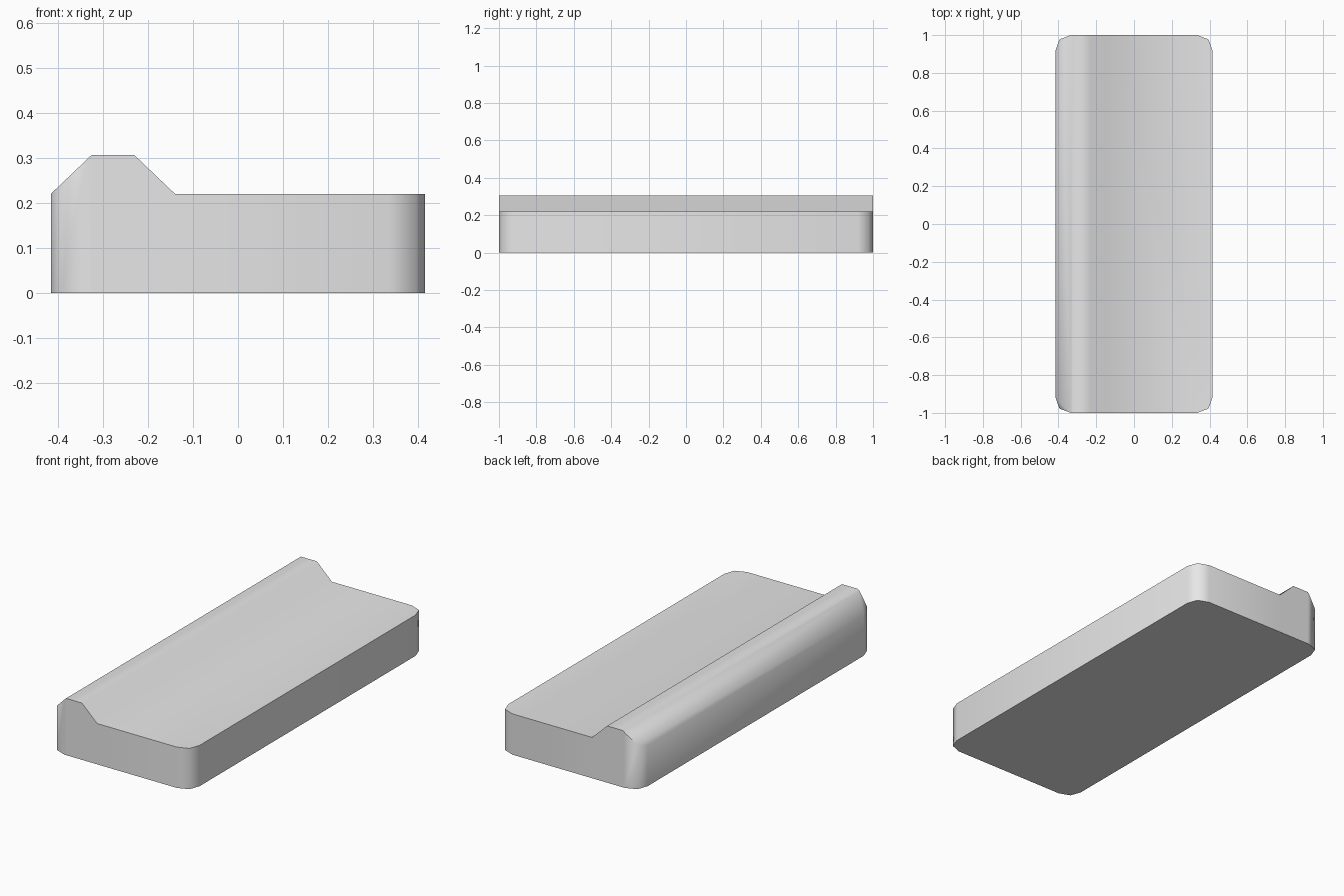
import bpy, bmesh, math
from mathutils import Vector

if "Cube" in bpy.data.objects:
    bpy.data.objects.remove(bpy.data.objects["Cube"])

HALF_WIDTH, DECK, RIDGE = 0.415, 0.22, 0.306
RIDGE_TOP = (-0.325, -0.23)
RIDGE_FOOT = -0.14
CORNER = [(HALF_WIDTH, 0.92), (0.395, 0.977), (0.335, 1.0)]


def top_height(x):
    """Height of the upper surface across the width."""
    if x < RIDGE_TOP[0]:
        t = (x + HALF_WIDTH) / (RIDGE_TOP[0] + HALF_WIDTH)
    elif x < RIDGE_TOP[1]:
        t = 1
    else:
        t = max(0, (RIDGE_FOOT - x) / (RIDGE_FOOT - RIDGE_TOP[1]))
    return DECK + t * (RIDGE - DECK)


# Plan outline with softened corners, mirrored into all four quadrants
half = CORNER + [(-x, y) for x, y in reversed(CORNER)]
outline = half + [(-x, -y) for x, y in half]

# Slab extruded from the outline
bm = bmesh.new()
base = bm.faces.new([bm.verts.new((x, y, 0)) for x, y in outline])
extruded = bmesh.ops.extrude_face_region(bm, geom=[base], use_keep_orig=True)
lifted = [g for g in extruded["geom"] if isinstance(g, bmesh.types.BMVert)]
bmesh.ops.translate(bm, verts=lifted, vec=Vector((0, 0, DECK)))

# Raised ridge along one long edge
for x in (*RIDGE_TOP, RIDGE_FOOT):
    bmesh.ops.bisect_plane(bm, geom=bm.verts[:] + bm.edges[:] + bm.faces[:],
                           plane_co=(x, 0, 0), plane_no=(1, 0, 0), dist=1e-5)
for v in bm.verts:
    if v.co.z > DECK / 2:
        v.co.z = top_height(v.co.x)
bmesh.ops.recalc_face_normals(bm, faces=bm.faces[:])

mesh = bpy.data.meshes.new("ridged_slab")
bm.to_mesh(mesh)
bm.free()
slab = bpy.data.objects.new("ridged_slab", mesh)
bpy.context.collection.objects.link(slab)

# Plain grey finish
grey = bpy.data.materials.new("light_grey")
grey.use_nodes = True
grey.diffuse_color = (0.8, 0.8, 0.8, 1)
grey.node_tree.nodes["Principled BSDF"].inputs["Base Color"].default_value = (0.8, 0.8, 0.8, 1)
mesh.materials.append(grey)

# Smooth the ridge and corners, keep the rims sharp
bpy.ops.object.select_all(action="DESELECT")
slab.select_set(True)
bpy.context.view_layer.objects.active = slab
bpy.ops.object.shade_smooth_by_angle(angle=math.radians(60))
